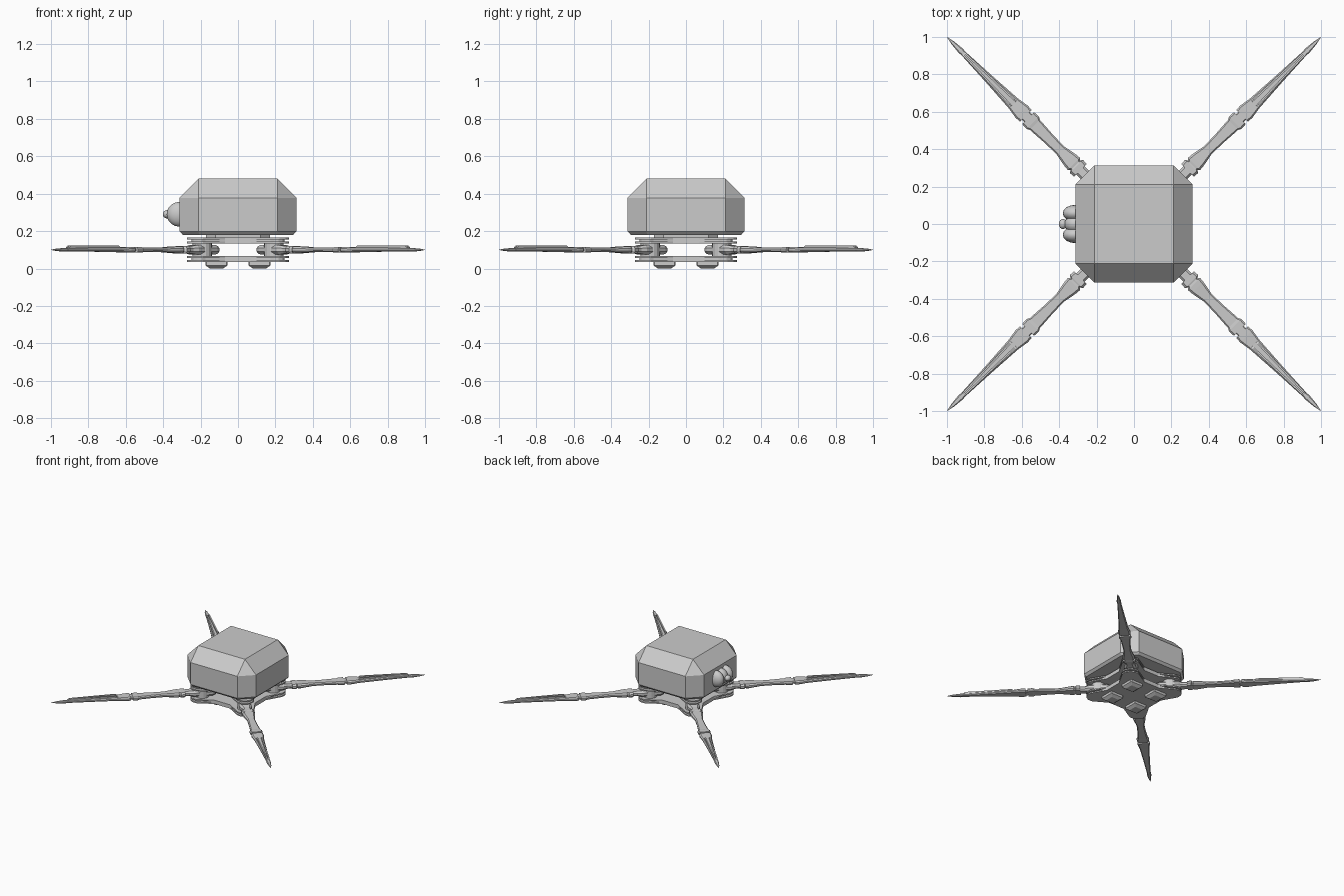
import bpy, bmesh, math
from mathutils import Matrix, Vector

cube = bpy.data.objects.get("Cube")
if cube:
    bpy.data.objects.remove(cube, do_unlink=True)

grey = bpy.data.materials.new("plain_grey")
grey.use_nodes = True
COLOUR = (0.6, 0.6, 0.6, 1)
grey.diffuse_color = COLOUR
grey.node_tree.nodes["Principled BSDF"].inputs["Base Color"].default_value = COLOUR


def finish(name, bm, matrix=Matrix()):
    """Turn a bmesh into a named grey object."""
    bmesh.ops.remove_doubles(bm, verts=bm.verts, dist=1e-5)
    bmesh.ops.recalc_face_normals(bm, faces=bm.faces)
    mesh = bpy.data.meshes.new(name)
    bm.to_mesh(mesh)
    bm.free()
    mesh.materials.append(grey)
    obj = bpy.data.objects.new(name, mesh)
    obj.matrix_world = matrix
    bpy.context.collection.objects.link(obj)
    return obj


def loft(name, rings, matrix=Matrix()):
    """Skin a row of equal-length rings and cap both ends."""
    bm = bmesh.new()
    loops = [[bm.verts.new(p) for p in ring] for ring in rings]
    n = len(loops[0])
    for a, b in zip(loops, loops[1:]):
        for i in range(n):
            j = (i + 1) % n
            bm.faces.new((a[i], a[j], b[j], b[i]))
    bm.faces.new(loops[0])
    bm.faces.new(loops[-1])
    return finish(name, bm, matrix)


def octagon(half, flat, z, cx=0, cy=0):
    """Square ring with cut corners; flat is the half length of each side."""
    pts = [(half, -flat), (half, flat), (flat, half), (-flat, half),
           (-half, flat), (-half, -flat), (-flat, -half), (flat, -half)]
    return [(cx + x, cy + y, z) for x, y in pts]


def limb(name, sections, matrix, bevel=0.3):
    """Bar along x; each section is (x, half width, bottom, top)."""
    rings = []
    for x, w, lo, hi in sections:
        c = (hi - lo) * bevel
        k = max(w - c, w * 0.5)
        rings.append([(x, -k, lo), (x, k, lo), (x, w, lo + c), (x, w, hi - c),
                      (x, k, hi), (x, -k, hi), (x, -w, hi - c), (x, -w, lo + c)])
    return loft(name, rings, matrix)


def disc(name, x, radius, lo, hi, matrix=Matrix(), sides=16):
    rings = [[(x + radius * math.cos(i * math.tau / sides),
               radius * math.sin(i * math.tau / sides), z) for i in range(sides)]
             for z in (lo, hi)]
    return loft(name, rings, matrix)


def plate_outline(radius, waist, z):
    """Four rounded corner lobes joined by hollowed sides."""
    pts = []
    for q in range(4):
        turn = Matrix.Rotation(math.radians(45 + 90 * q), 3, 'Z')
        for step in range(-3, 4):
            a = math.radians(30 * step)
            pts.append(turn @ Vector((0.29 + radius * math.cos(a), radius * math.sin(a), z)))
        side = Matrix.Rotation(math.radians(90 + 90 * q), 3, 'Z')
        for y in (-0.07, 0.07):
            pts.append(side @ Vector((waist, y, z)))
    # side points run with the outline
    out = []
    for q in range(4):
        block = pts[q * 9:q * 9 + 9]
        out += block
    return out


# Shell: box with broad cut edges on top, thin lip below
loft("body_shell", [octagon(0.295, 0.205, 0.18), octagon(0.312, 0.212, 0.198),
                    octagon(0.312, 0.212, 0.378), octagon(0.212, 0.212, 0.48)])
loft("body_neck", [octagon(0.17, 0.12, 0.16), octagon(0.17, 0.12, 0.185)])

# Two chassis plates, each grooved around its lobes
for label, z in (("lower", 0.035), ("upper", 0.135)):
    layers = [(0.0, 0.07), (0.01, 0.07), (0.01, 0.045),
              (0.021, 0.045), (0.021, 0.07), (0.031, 0.07)]
    loft(label + "_plate", [plate_outline(r, 0.205, z + dz) for dz, r in layers])

# Square foot pads under the chassis
for sx in (-1, 1):
    for sy in (-1, 1):
        cx, cy = sx * 0.115, sy * 0.115
        loft("foot_pad", [octagon(h, h * 0.9, z, cx, cy) for h, z in
                          ((0.058, 0.04), (0.058, 0.016), (0.035, 0.0))])

# Four legs, repeated around the centre
for q in range(4):
    m = Matrix.Rotation(math.radians(45 + 90 * q), 4, 'Z')
    disc("hip_pivot", 0.27, 0.052, 0.06, 0.14, m)
    limb("hip_block", [(0.17, 0.03, 0.08, 0.12), (0.2, 0.045, 0.075, 0.125),
                       (0.34, 0.045, 0.075, 0.125), (0.37, 0.032, 0.08, 0.12),
                       (0.42, 0.032, 0.082, 0.118)], m)
    limb("hip_clevis", [(0.405, 0.047, 0.08, 0.12), (0.435, 0.05, 0.08, 0.12),
                        (0.445, 0.034, 0.083, 0.117)], m)
    limb("upper_leg", [(0.44, 0.034, 0.083, 0.117), (0.455, 0.046, 0.081, 0.119),
                       (0.48, 0.044, 0.083, 0.118), (0.56, 0.029, 0.087, 0.113),
                       (0.64, 0.031, 0.088, 0.112), (0.75, 0.038, 0.087, 0.112),
                       (0.765, 0.047, 0.085, 0.114), (0.80, 0.045, 0.085, 0.114)], m)
    limb("knee_pin", [(0.79, 0.03, 0.09, 0.11), (0.84, 0.03, 0.09, 0.11)], m)
    limb("lower_leg", [(0.818, 0.044, 0.085, 0.115), (0.85, 0.046, 0.085, 0.115),
                       (0.91, 0.036, 0.088, 0.112), (1.1, 0.024, 0.09, 0.112),
                       (1.29, 0.014, 0.092, 0.11), (1.31, 0.016, 0.09, 0.11),
                       (1.37, 0.01, 0.094, 0.106), (1.413, 0.001, 0.099, 0.101)], m)
    # Raised rails along the blade
    for s in (-1, 1):
        rail = []
        for x, y, top in ((0.91, 0.017, 0.114), (0.925, 0.017, 0.124),
                          (1.275, 0.007, 0.122), (1.29, 0.007, 0.112)):
            rail.append([(x, s * y + dy, z) for dy, z in
                         ((-0.005, 0.1), (0.005, 0.1), (0.005, top), (-0.005, top))])
        loft("blade_rail", rail, m)


def ball(name, centre, size):
    bm = bmesh.new()
    bmesh.ops.create_uvsphere(bm, u_segments=16, v_segments=10, radius=1)
    obj = finish(name, bm, Matrix.Translation(centre) @ Matrix.Diagonal((*size, 1)))
    obj.data.shade_smooth()


# Lobed sensor on the side of the shell
for s in (-1, 1):
    ball("sensor_lobe", (-0.315, s * 0.058, 0.29), (0.066, 0.044, 0.066))
ball("sensor_core", (-0.315, 0, 0.29), (0.058, 0.05, 0.062))
ball("sensor_knob", (-0.38, 0, 0.29), (0.022, 0.027, 0.022))
